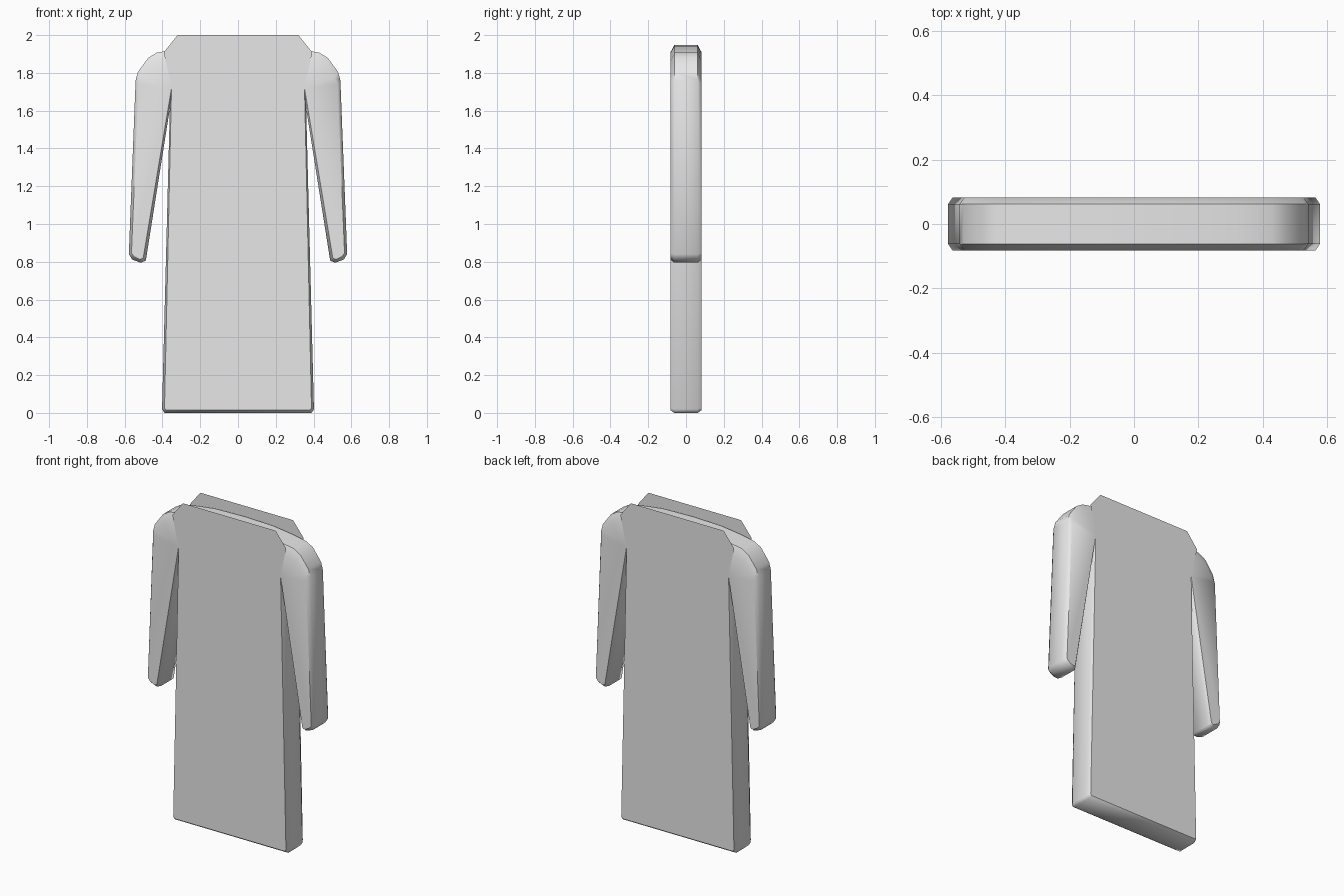
import bpy
import bmesh
import math

cube = bpy.data.objects.get("Cube")
if cube:
    bpy.data.objects.remove(cube, do_unlink=True)

# Single cloth colour
cloth = bpy.data.materials.new("light grey cloth")
cloth.use_nodes = True
COLOUR = (0.8, 0.8, 0.8, 1)
cloth.diffuse_color = COLOUR
cloth.node_tree.nodes["Principled BSDF"].inputs["Base Color"].default_value = COLOUR

DEPTH = 0.083   # half thickness at the flat faces
EDGE = 0.062    # half thickness where the rounded rim ends


def finish(bm, name):
    mesh = bpy.data.meshes.new(name)
    bm.to_mesh(mesh)
    bm.free()
    mesh.materials.append(cloth)
    obj = bpy.data.objects.new(name, mesh)
    bpy.context.collection.objects.link(obj)
    return obj


def mirrored(half):
    """Close a right-half outline, sharing the points on the centre line."""
    return half + [(-x, z) for x, z in reversed(half) if x > 0]


# Silhouette from top centre, over shoulder, sleeve and armpit, to the hem
rim = [(0, 1.947), (0.2, 1.942), (0.33, 1.925), (0.43, 1.907), (0.475, 1.88),
       (0.53, 1.805), (0.542, 1.76), (0.578, 0.84), (0.56, 0.812),
       (0.515, 0.795), (0.488, 0.806), (0.361, 1.61),
       (0.402, 0.02), (0.39, 0), (0, 0)]
# Matching outline of the flat front and back faces
flat = [(0, 1.908), (0.2, 1.903), (0.32, 1.885), (0.41, 1.86), (0.455, 1.835),
        (0.51, 1.775), (0.527, 1.74), (0.564, 0.845), (0.55, 0.828),
        (0.518, 0.812), (0.502, 0.82), (0.352, 1.72),
        (0.389, 0.025), (0.38, 0.015), (0, 0.015)]

# Robe with sleeves: four rings bridged through the thickness
bm = bmesh.new()
layers = [(flat, -DEPTH), (rim, -EDGE), (rim, EDGE), (flat, DEPTH)]
rings = [[bm.verts.new((x, y, z)) for x, z in mirrored(outline)]
         for outline, y in layers]
for a, b in zip(rings, rings[1:]):
    for i in range(len(a)):
        j = (i + 1) % len(a)
        bm.faces.new((a[i], a[j], b[j], b[i]))
caps = [bm.faces.new(rings[0]), bm.faces.new(rings[-1])]
bmesh.ops.recalc_face_normals(bm, faces=bm.faces)
bmesh.ops.triangulate(bm, faces=caps)
robe = finish(bm, "robe")

# Thin collar panels standing up from the front and back faces
collar_half = [(0.32, 2.0), (0.393, 1.908), (0.35, 1.72)]
for name, side in (("front_collar", -1), ("back_collar", 1)):
    bm = bmesh.new()
    verts = [bm.verts.new((x, side * (DEPTH + 0.003), z))
             for x, z in mirrored(collar_half)]
    face = bm.faces.new(verts)
    face.normal_update()
    if face.normal.y * side < 0:
        face.normal_flip()
    finish(bm, name)

# Soft shading on the rounded rim
bpy.ops.object.select_all(action="DESELECT")
robe.select_set(True)
bpy.context.view_layer.objects.active = robe
bpy.ops.object.shade_smooth_by_angle(angle=math.radians(50))
